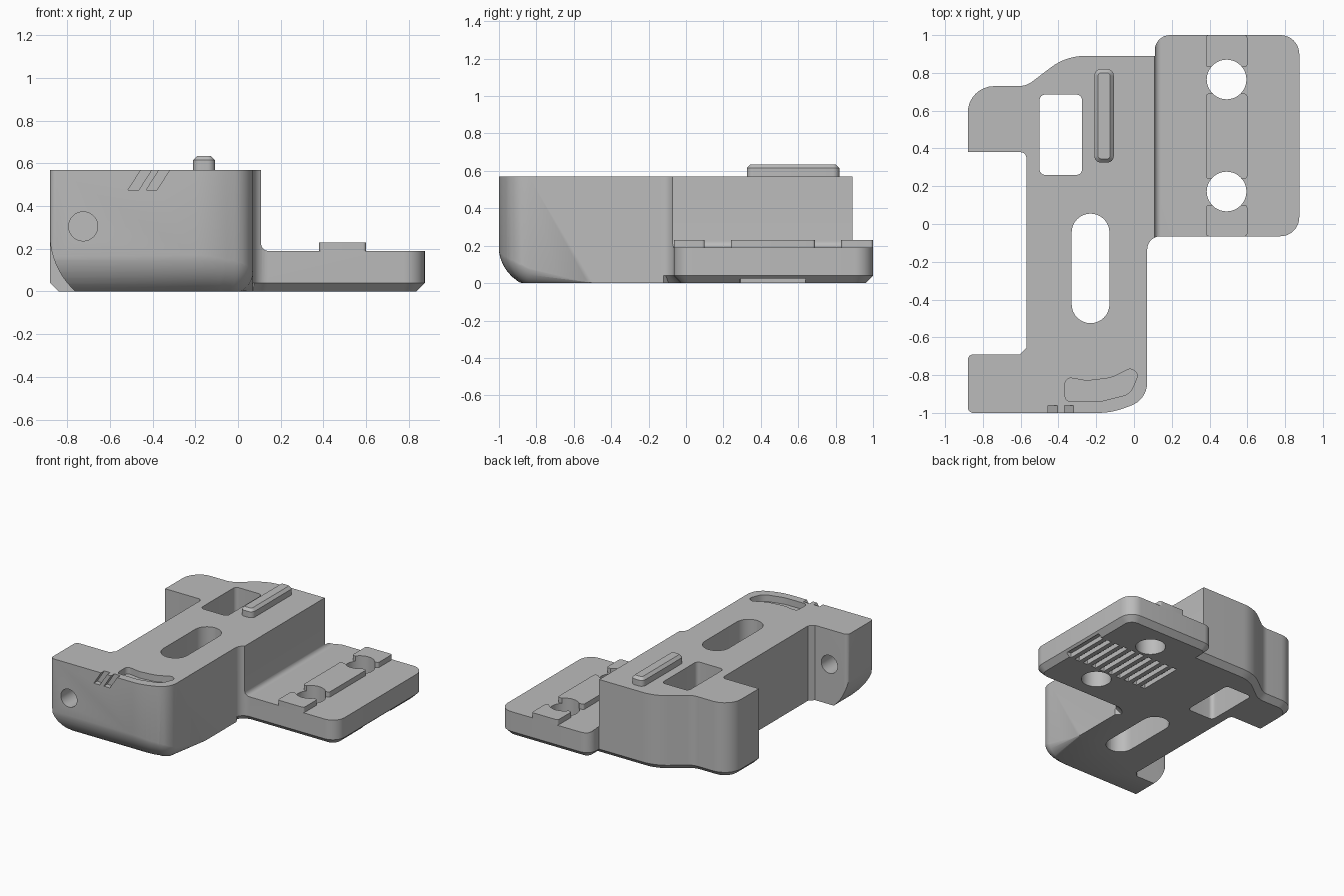
import bpy, bmesh, math
from mathutils import Vector

cube = bpy.data.objects.get("Cube")
if cube:
    bpy.data.objects.remove(cube, do_unlink=True)

GREY = (0.5, 0.5, 0.5, 1)
mat = bpy.data.materials.new("mid grey")
mat.use_nodes = True
mat.diffuse_color = GREY
mat.node_tree.nodes["Principled BSDF"].inputs["Base Color"].default_value = GREY


def rounded(corners, steps=8):
    """Closed outline from (a, b, radius) corners."""
    out = []
    n = len(corners)
    for i, (a, b, r) in enumerate(corners):
        p = Vector((a, b))
        if r == 0:
            out.append(p)
            continue
        u = (Vector(corners[i - 1][:2]) - p).normalized()
        v = (Vector(corners[(i + 1) % n][:2]) - p).normalized()
        half = u.angle(v) / 2
        centre = p + (u + v).normalized() * (r / math.sin(half))
        start = p + u * (r / math.tan(half)) - centre
        end = p + v * (r / math.tan(half)) - centre
        turn = start.angle(end)
        for k in range(steps + 1):
            t = k / steps
            out.append(centre + (start * math.sin((1 - t) * turn)
                                 + end * math.sin(t * turn)) / math.sin(turn))
    return out


def rect(x0, y0, x1, y1, r):
    return rounded([(x0, y0, r), (x1, y0, r), (x1, y1, r), (x0, y1, r)])


def circle(a, b, r, n=48):
    return [(a + r * math.cos(math.tau * k / n), b + r * math.sin(math.tau * k / n))
            for k in range(n)]


def finish(bm, name):
    bmesh.ops.recalc_face_normals(bm, faces=bm.faces[:])
    mesh = bpy.data.meshes.new(name)
    bm.to_mesh(mesh)
    bm.free()
    mesh.materials.append(mat)
    ob = bpy.data.objects.new(name, mesh)
    bpy.context.collection.objects.link(ob)
    return ob


PLACE = {"x": lambda a, b, t: (t, a, b),
         "y": lambda a, b, t: (a, t, b),
         "z": lambda a, b, t: (a, b, t)}


def loft(bm, rings):
    """Skin a list of equal rings of 3D points and cap both ends."""
    rows = [[bm.verts.new(p) for p in ring] for ring in rings]
    n = len(rows[0])
    for low, high in zip(rows, rows[1:]):
        for i in range(n):
            j = (i + 1) % n
            bm.faces.new((low[i], low[j], high[j], high[i]))
    bm.faces.new(rows[0][::-1])
    bm.faces.new(rows[-1])


def prism(name, outlines, lo, hi, axis="z", bevel_rule=None, bevel=0.04):
    bm = bmesh.new()
    for pts in outlines:
        loft(bm, [[PLACE[axis](a, b, t) for a, b in pts] for t in (lo, hi)])
    bmesh.ops.recalc_face_normals(bm, faces=bm.faces[:])
    if bevel_rule:
        edges = [e for e in bm.edges if bevel_rule(*e.verts)]
        bmesh.ops.bevel(bm, geom=edges, offset=bevel, segments=1, affect="EDGES")
    return finish(bm, name)


def cut(target, cutter, keep=False):
    cutter.hide_render = True
    mod = target.modifiers.new("cut", "BOOLEAN")
    mod.operation = "DIFFERENCE"
    mod.solver = "EXACT"
    mod.object = cutter
    bpy.context.view_layer.objects.active = target
    bpy.ops.object.modifier_apply(modifier=mod.name)
    if not keep:
        bpy.data.objects.remove(cutter, do_unlink=True)


# Bracket: full plan outline, chamfered under the rear block and side plate
plan = rounded([(-.88, -1, .03), (-.12, -1, .4), (.07, -.93, .13), (.07, -.065, .07),
                (.875, -.065, .1), (.875, 1, .1), (.11, 1, .08), (.11, .89, 0),
                (-.36, .89, .3), (-.57, .73, .12), (-.88, .73, .14), (-.88, .38, 0),
                (-.57, .38, .03), (-.57, -.655, 0), (-.605, -.69, 0), (-.88, -.69, .03)])


def chamfered(v, w):
    m = (v.co + w.co) / 2
    return (max(v.co.z, w.co.z) < .001 and m.y > -.136
            and (m.x > .071 or m.y > .5 or m.x < -.85))


body = prism("bracket_body", [plan], 0, .57, bevel_rule=chamfered)

# Side plate step with a small inner fillet
cut(body, prism("step_cutter", [rounded([(.108, .19, .035), (1.2, .19, 0), (1.2, .8, 0), (.108, .8, 0)])],
                -.3, 1.2, "y"))

# Rounded lower front edge, fading out along the side
path = [Vector((-1.2, -1))] + [p for p in plan if p.y < -.75 and p.x > -.3] + [Vector((.07, -.5))]
R = .227
rings = []
for i, p in enumerate(path):
    t = (path[min(i + 1, len(path) - 1)] - path[max(i - 1, 0)]).normalized()
    if i in (0, 1):
        t = Vector((1, 0))
    if i >= len(path) - 2:
        t = Vector((0, 1))
    normal = Vector((t.y, -t.x))
    f = i / (len(path) - 2)
    s = .03 if i == len(path) - 1 else 1 - .5 * f * f
    section = [(.1, .2 * s), (.1, -.1)]
    for k in range(9):
        z = -.02 + .22 * k / 8
        depth = R - math.sqrt(R * R - (.2 - z) ** 2)
        section.append((.002 - depth * s, z * s))
    rings.append([(p.x + normal.x * d, p.y + normal.y * d, z) for d, z in section])
bm = bmesh.new()
loft(bm, rings)
cut(body, finish(bm, "front_round_cutter"))

# Rounded lower corner of the front arm
R = .364
curve = [(-.88 - .002 + R - math.sqrt(R * R - (.27 - z) ** 2), z)
         for z in [-.02 + .29 * k / 10 for k in range(11)]]
cut(body, prism("arm_round_cutter", [[(-1.1, .27), (-1.1, -.02)] + curve], -1.2, -.6, "y"))

# Through openings
cut(body, prism("window_cutter", [rect(-.5, .26, -.275, .685, .03)], -.2, 1))
cut(body, prism("slot_cutter", [rect(-.33, -.525, -.13, .055, .0999)], -.2, 1))
cut(body, prism("arm_hole_cutter", [circle(-.725, .305, .068)], -1.2, -.6, "y"))
holes = prism("plate_hole_cutter", [circle(.49, y, .105) for y in (.172, .765)], -.2, 1)
cut(body, holes, keep=True)

# Curved recess and slanted notches at the front
cut(body, prism("recess_cutter", [rounded([
    (-.365, -.81, .03), (-.25, -.83, .1), (-.12, -.815, .2), (-.02, -.765, .025),
    (.025, -.79, .03), (-.02, -.9, .08), (-.18, -.94, .2), (-.365, -.94, .03)], 5)], .52, .7))
cut(body, prism("notch_cutter", [[(x, .475), (x + .05, .475), (x + .13, .6), (x + .08, .6)]
                                 for x in (-.515, -.43)], -1.1, -.96, "y"))

# Grip grooves under the side plate
cut(body, prism("groove_cutter", [rect(.82 - .075 * k, .29, .86 - .075 * k, .64, .003)
                                  for k in range(10)], -.1, .035))

# Raised pads on the side plate, notched by the holes
pads = prism("plate_pads", [rect(.38, a, .6, b, .015)
                            for a, b in ((-.065, .1), (.24, .69), (.83, 1))], .18, .23)
cut(pads, holes)

# Chamfered rail on top
rail = prism("top_rail", [rect(-.21, .325, -.107, .82, .035)], .56, .635,
             bevel_rule=lambda v, w: min(v.co.z, w.co.z) > .63, bevel=.02)

for ob in (body, pads, rail):
    bpy.ops.object.select_all(action="DESELECT")
    ob.select_set(True)
    bpy.context.view_layer.objects.active = ob
    bpy.ops.object.shade_smooth_by_angle(angle=math.radians(30))
